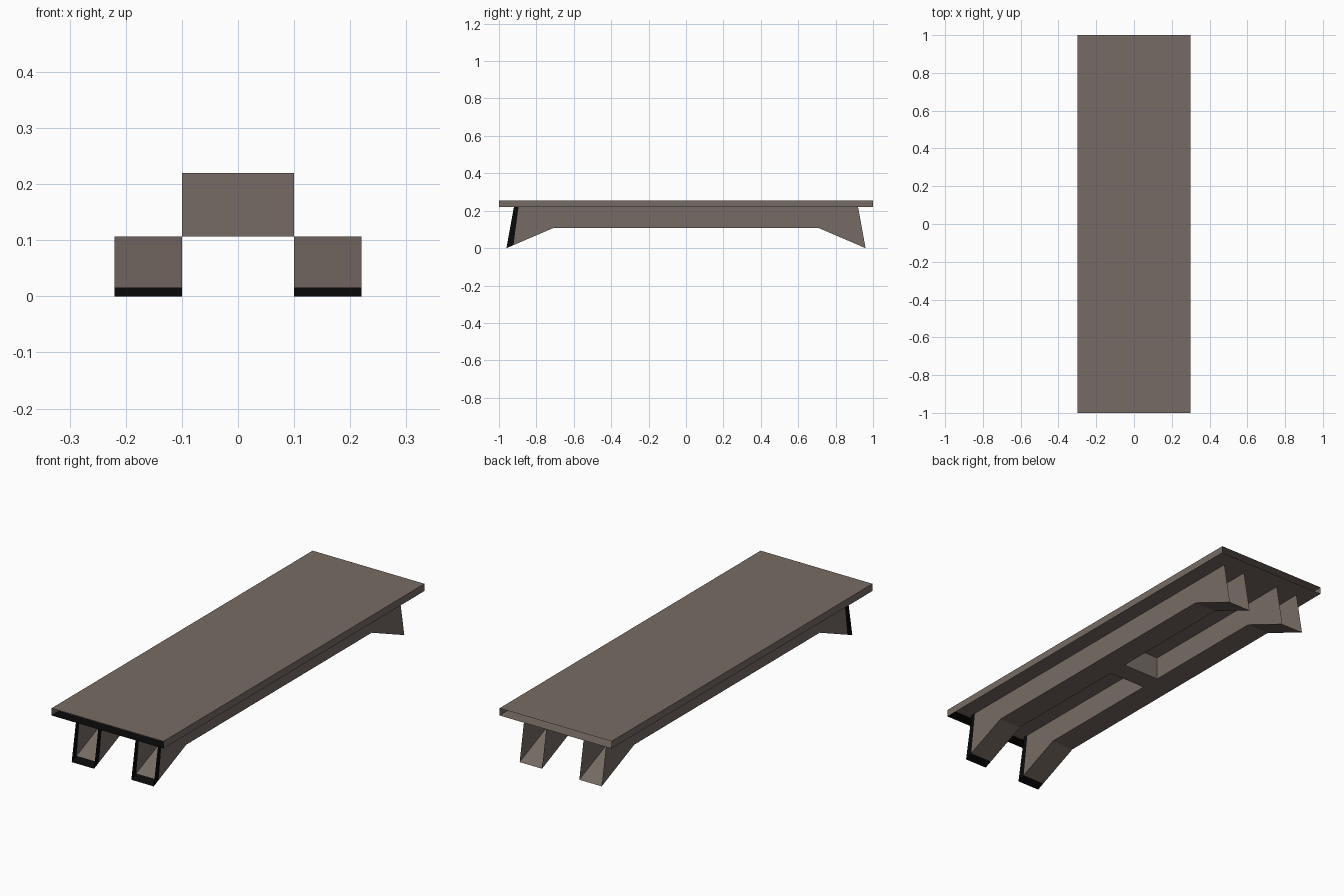
import bpy, bmesh
from mathutils import Vector

if "Cube" in bpy.data.objects:
    bpy.data.objects.remove(bpy.data.objects["Cube"])


def material(name, rgb):
    m = bpy.data.materials.new(name)
    m.diffuse_color = (*rgb, 1)
    m.use_nodes = True
    m.node_tree.nodes["Principled BSDF"].inputs["Base Color"].default_value = m.diffuse_color
    return m


WOOD = material("weathered brown wood", (0.185, 0.148, 0.128))
BLACK = material("charred black", (0.003, 0.003, 0.003))


def prism(name, profile, x0, x1, drop=None, cut=None, dark=None):
    """Extrude a (y, z) profile along x; drop some faces, cut and darken others by rule."""
    bm = bmesh.new()
    face = bm.faces.new([bm.verts.new((x0, y, z)) for y, z in profile])
    ext = bmesh.ops.extrude_face_region(bm, geom=[face])
    verts = [v for v in ext["geom"] if isinstance(v, bmesh.types.BMVert)]
    bmesh.ops.translate(bm, verts=verts, vec=(x1 - x0, 0, 0))
    bmesh.ops.recalc_face_normals(bm, faces=bm.faces)
    bm.normal_update()
    if drop:
        bmesh.ops.delete(bm, geom=[f for f in bm.faces if drop(f.normal)],
                         context='FACES')
    if cut:
        co, no = Vector(cut[0]), Vector(cut[1])
        bmesh.ops.bisect_plane(bm, geom=bm.verts[:] + bm.edges[:] + bm.faces[:],
                               plane_co=co, plane_no=no)
        for f in bm.faces:
            behind = (f.calc_center_median() - co).dot(no) < 0
            f.material_index = int(behind and dark(f.normal))
    me = bpy.data.meshes.new(name)
    bm.to_mesh(me)
    bm.free()
    me.materials.append(WOOD)
    me.materials.append(BLACK)
    ob = bpy.data.objects.new(name, me)
    bpy.context.collection.objects.link(ob)
    return ob


# Seat board: thin box open at both ends, dark patch on its underside at the front
prism("seat_board", [(-1, 0.22), (1, 0.22), (1, 0.255), (-1, 0.255)], -0.3, 0.3,
      drop=lambda n: abs(n.y) > 0.9,
      cut=((0, -0.94, 0), (0, 1, 0)), dark=lambda n: n.z < -0.5)

# Two hollow rails with flared feet and open ends, dark at the front feet
rail = [(-0.92, 0.22), (-0.96, 0), (-0.71, 0.107),
        (0.71, 0.107), (0.96, 0), (0.92, 0.22)]
for side, x in (("left", -0.22), ("right", 0.10)):
    prism(side + "_rail", rail, x, x + 0.12,
          drop=lambda n: abs(n.y) > 0.9 or n.z > 0.9,
          cut=((0, -0.91, 0.11), (0, 0.99, -0.13)), dark=lambda n: True)

# Cross bar joining the rails in the middle
prism("cross_bar", [(-0.05, 0.107), (0.05, 0.107), (0.05, 0.22), (-0.05, 0.22)],
      -0.1, 0.1, drop=lambda n: abs(n.x) > 0.9 or n.z > 0.9)
